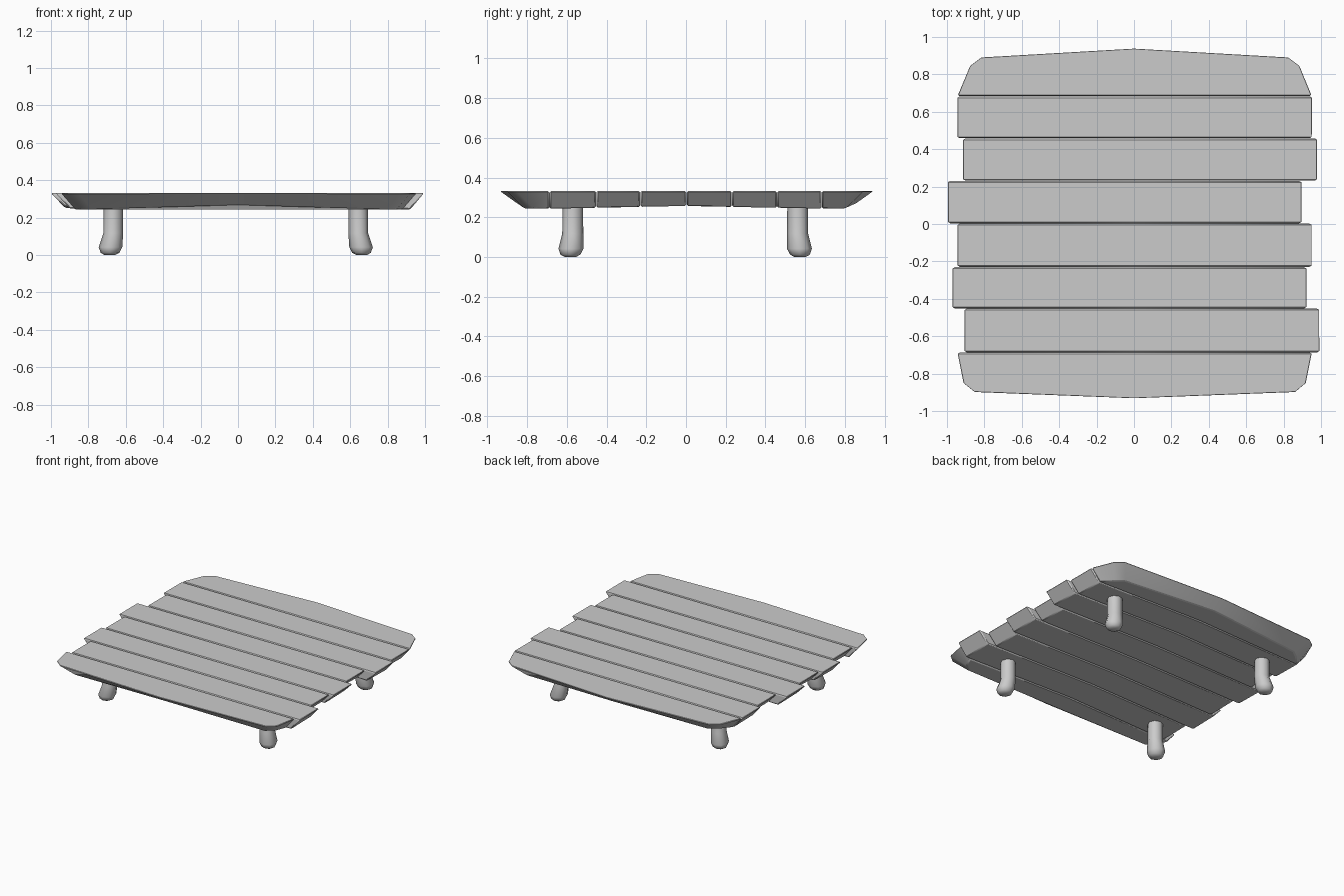
import bpy, bmesh, math

if "Cube" in bpy.data.objects:
    bpy.data.objects.remove(bpy.data.objects["Cube"])

TOP = 0.332

def finish(name, bm, angle=30):
    bmesh.ops.recalc_face_normals(bm, faces=bm.faces)
    me = bpy.data.meshes.new(name)
    bm.to_mesh(me)
    bm.free()
    ob = bpy.data.objects.new(name, me)
    bpy.context.collection.objects.link(ob)
    bpy.ops.object.select_all(action='DESELECT')
    ob.select_set(True)
    bpy.context.view_layer.objects.active = ob
    bpy.ops.object.shade_smooth_by_angle(angle=math.radians(angle))
    return ob

def loft(bm, rings):
    loops = [[bm.verts.new(p) for p in r] for r in rings]
    n = len(loops[0])
    for a, b in zip(loops, loops[1:]):
        for i in range(n):
            j = (i + 1) % n
            bm.faces.new((a[i], a[j], b[j], b[i]))
    bm.faces.new(loops[0])
    bm.faces.new(loops[-1])

def under_z(x, y):
    # slightly hollow underside, lowest at the corners
    return 0.268 - 0.028 * min(1, abs(x) / 0.9) * (0.4 + 0.6 * min(1, abs(y) / 0.83))

def plank(name, outline):
    top = [(x, y, TOP) for x, y in outline]
    low = []
    for x, y in outline:
        bx = x - math.copysign(0.075, x) if abs(x) > 0.1 else x
        by = y - math.copysign(0.09, y) if abs(y) > 0.75 else y
        low.append((bx, by, under_z(bx, by)))
    bm = bmesh.new()
    loft(bm, [low, top])
    ob = finish(name, bm)
    bev = ob.modifiers.new("worn_edges", 'BEVEL')
    bev.width = 0.007
    bev.segments = 1
    bev.limit_method = 'ANGLE'
    bev.angle_limit = math.radians(35)

# Staggered middle planks: x start, x end, y start, y end
G = 0.001
middle = [(-0.91, 0.995, -0.687, -0.452), (-0.975, 0.926, -0.452, -0.23),
          (-0.948, 0.955, -0.23, 0.003), (-1.0, 0.90, 0.003, 0.231),
          (-0.918, 0.983, 0.231, 0.458), (-0.948, 0.955, 0.458, 0.683)]
for i, (x0, x1, y0, y1) in enumerate(middle):
    y0, y1 = y0 + G, y1 - G
    plank(f"plank_{i + 1}", [(x0, y0), (0, y0), (x1, y0), (x1, y1), (0, y1), (x0, y1)])

# End planks with clipped corners and a shallow peak
plank("front_plank", [(-0.948, -0.688), (-0.915, -0.855), (-0.855, -0.903), (0, -0.937),
                      (0.865, -0.903), (0.922, -0.855), (0.955, -0.688), (0, -0.688)])
plank("back_plank", [(-0.948, 0.684), (-0.88, 0.85), (-0.82, 0.895), (0, 0.943),
                     (0.828, 0.895), (0.888, 0.85), (0.955, 0.684), (0, 0.684)])

# Stubby legs whose feet kick outwards
profile = [(0.29, 0.655, 0.566, 0.052), (0.12, 0.655, 0.566, 0.053),
           (0.045, 0.67, 0.575, 0.063), (0.015, 0.672, 0.578, 0.050),
           (0.003, 0.674, 0.578, 0.028)]
for side, sx in (("left", -1), ("right", 1)):
    for end, sy in (("front", -1), ("back", 1)):
        rings = []
        for z, cx, cy, r in profile:
            rings.append([(sx * cx - 0.012 + r * math.cos(k * math.pi / 4),
                           sy * cy - 0.004 + r * math.sin(k * math.pi / 4),
                           z - 0.003) for k in range(8)])
        bm = bmesh.new()
        loft(bm, rings)
        finish(f"{end}_{side}_leg", bm, 50)
